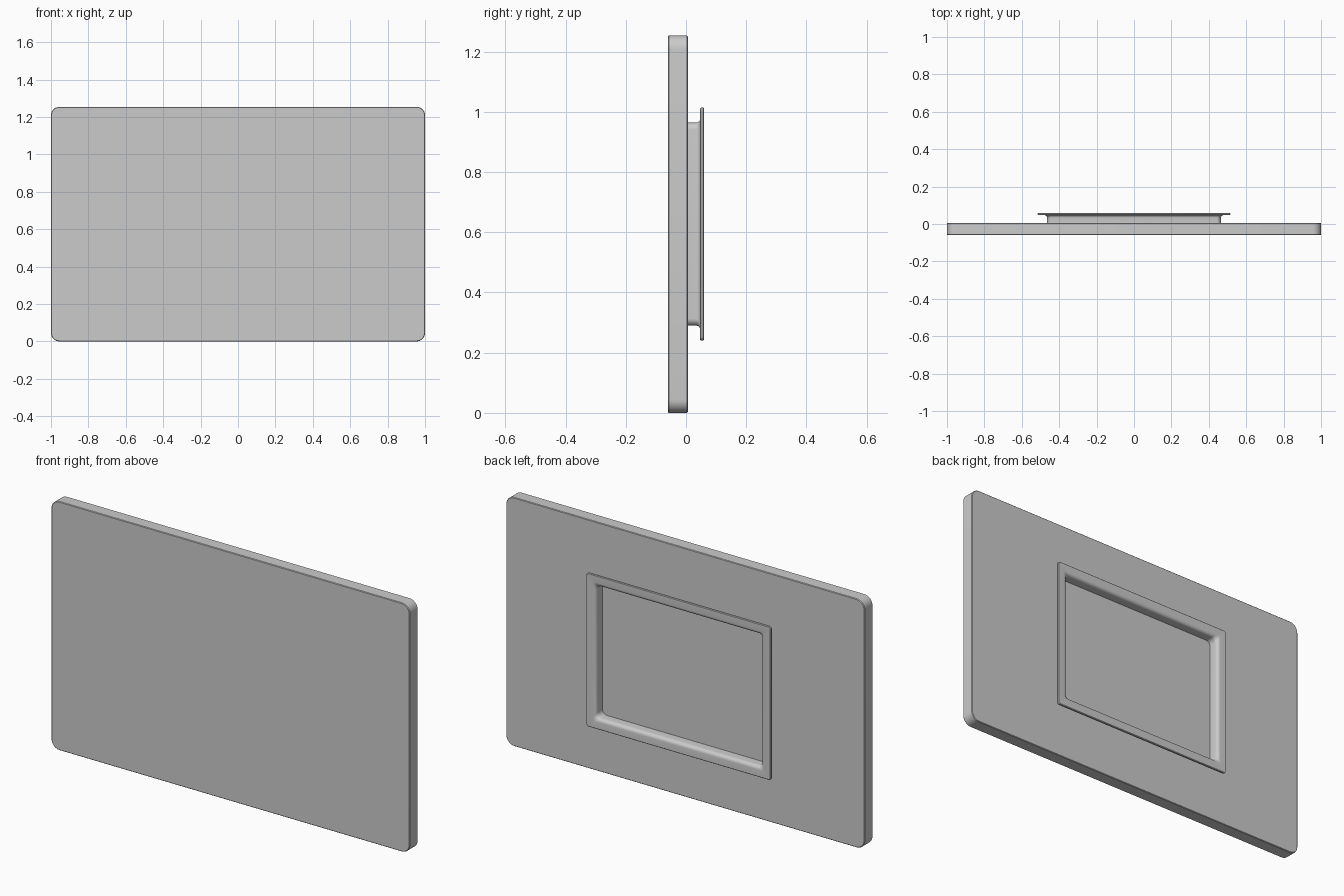
import bpy, bmesh, math

if "Cube" in bpy.data.objects:
    bpy.data.objects.remove(bpy.data.objects["Cube"])

CZ = 0.627  # centre height of every part


def rounded_rect(hw, hh, r, y, seg=8):
    pts = []
    for k, (sx, sz) in enumerate([(1, 1), (-1, 1), (-1, -1), (1, -1)]):
        for i in range(seg + 1):
            a = math.pi / 2 * (k + i / seg)
            pts.append((sx * (hw - r) + r * math.cos(a), y,
                        CZ + sz * (hh - r) + r * math.sin(a)))
    return pts


def loft(name, rings, closed):
    """Join rounded rectangles (hw, hh, r, y); cap the ends or close the loop."""
    bm = bmesh.new()
    loops = [[bm.verts.new(p) for p in rounded_rect(*ring)] for ring in rings]
    n = len(loops[0])
    pairs = list(zip(loops, loops[1:]))
    if closed:
        pairs.append((loops[-1], loops[0]))
    else:
        bm.faces.new(loops[0])
        bm.faces.new(loops[-1])
    for a, b in pairs:
        for i in range(n):
            j = (i + 1) % n
            bm.faces.new((a[i], a[j], b[j], b[i]))
    bmesh.ops.recalc_face_normals(bm, faces=bm.faces)
    mesh = bpy.data.meshes.new(name)
    bm.to_mesh(mesh)
    bm.free()
    ob = bpy.data.objects.new(name, mesh)
    bpy.context.collection.objects.link(ob)
    bpy.ops.object.select_all(action='DESELECT')
    ob.select_set(True)
    bpy.context.view_layer.objects.active = ob
    bpy.ops.object.shade_smooth_by_angle(angle=math.radians(35))
    return ob


# Main board with rounded corners and a tiny eased edge
E = 0.003
loft("board", [(1 - E, CZ - E, 0.042, -0.06), (1, CZ, 0.045, -0.06 + E),
               (1, CZ, 0.045, 0.006 - E), (1 - E, CZ - E, 0.042, 0.006)], False)

# Flanged rim on the back: cross-section as (offset from neck, y, corner radius)
def fillet(o, y, r, steps=5):
    out = []
    for i in range(steps + 1):
        a = math.pi / 2 * i / steps
        out.append((o + r * (1 - math.cos(a)), y - r + r * math.sin(a),
                    0.024 - 0.01 * i / steps))
    return out

outer = [(0.0, 0.004, 0.024)] + fillet(0.0, 0.047, 0.013)
lip = [(0.047, 0.047, 0.010), (0.050, 0.050, 0.013),
       (0.050, 0.057, 0.013), (0.047, 0.060, 0.010)]
inner = fillet(-0.004, 0.060, 0.018)[::-1] + [(-0.004, 0.004, 0.024)]
loft("back_rim", [(0.465 + o, 0.337 + o, r, y) for o, y, r in outer + lip + inner], True)
